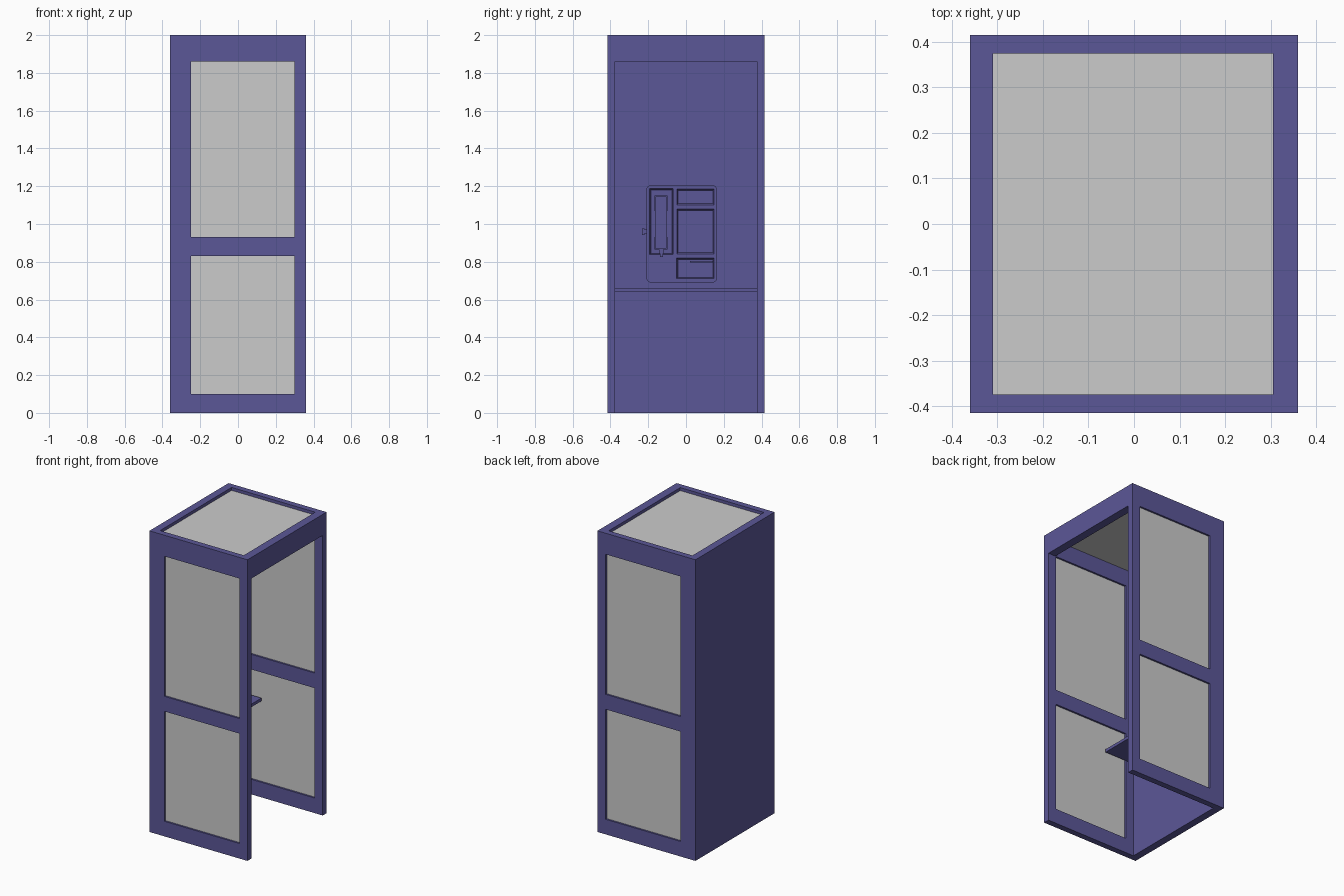
import bpy, bmesh, math
from mathutils import Vector

if "Cube" in bpy.data.objects:
    bpy.data.objects.remove(bpy.data.objects["Cube"])

PURPLE = bpy.data.materials.new("purple_paint")
PURPLE.diffuse_color = (0.105, 0.095, 0.31, 1)
PURPLE.use_nodes = True
PURPLE.node_tree.nodes["Principled BSDF"].inputs["Base Color"].default_value = PURPLE.diffuse_color


def finish(name, bm, mat=PURPLE):
    bmesh.ops.recalc_face_normals(bm, faces=bm.faces)
    me = bpy.data.meshes.new(name)
    bm.to_mesh(me)
    bm.free()
    ob = bpy.data.objects.new(name, me)
    bpy.context.collection.objects.link(ob)
    if mat:
        me.materials.append(mat)
    return ob


def add_box(bm, x, y, z, taper=0.0):
    """Box from (min, max) ranges; taper widens the +x end."""
    vs = bmesh.ops.create_cube(bm, size=1)["verts"]
    for v in vs:
        t = taper if v.co.x > 0 else 0
        sy, sz = math.copysign(t, v.co.y), math.copysign(t, v.co.z)
        v.co = Vector((x[v.co.x > 0], y[v.co.y > 0] + sy, z[v.co.z > 0] + sz))
    return vs


def box(name, x, y, z, mat=PURPLE, bevel=0.0):
    bm = bmesh.new()
    add_box(bm, x, y, z)
    if bevel:
        # round only the corners running along x
        edges = [e for e in bm.edges
                 if abs(e.verts[0].co.x - e.verts[1].co.x) > 1e-6]
        bmesh.ops.bevel(bm, geom=edges, offset=bevel, segments=4,
                        profile=0.5, affect='EDGES')
    return finish(name, bm, mat)


def window_wall(name, y0, y1, xs, zs, holes):
    """Solid wall made from a grid of cells with some cells left open."""
    bm = bmesh.new()
    g = [[bm.verts.new((x, y0, z)) for z in zs] for x in xs]
    faces = [bm.faces.new((g[i][k], g[i + 1][k], g[i + 1][k + 1], g[i][k + 1]))
             for i in range(len(xs) - 1) for k in range(len(zs) - 1)
             if (i, k) not in holes]
    ext = bmesh.ops.extrude_face_region(bm, geom=faces, use_keep_orig=True)["geom"]
    moved = [e for e in ext if isinstance(e, bmesh.types.BMVert)]
    bmesh.ops.translate(bm, verts=moved, vec=(0, y1 - y0, 0))
    return finish(name, bm)


# Side walls with two glazed openings each
W, D, IN = 0.36, 0.415, 0.375
xs = (-W, -0.25, 0.30, W)
zs = (0, 0.10, 0.83, 0.93, 1.86, 2.0)
for s, side in ((-1, "front"), (1, "rear")):
    window_wall(side + "_side_wall", s * IN, s * D, xs, zs, {(1, 1), (1, 3)})
    ys = sorted((s * (IN + 0.012), s * (D - 0.012)))
    box(side + "_lower_glass", (-0.25, 0.30), ys, (0.10, 0.83), None)
    box(side + "_upper_glass", (-0.25, 0.30), ys, (0.93, 1.86), None)

# Back wall, door header, roof pane and shelf
box("back_wall", (-W, -0.31), (-IN, IN), (0, 2))
box("door_header", (0.305, W), (-IN, IN), (1.86, 2))
box("roof_glass", (-0.31, 0.305), (-IN, IN), (1.97, 1.98), None)
box("shelf", (-0.31, -0.09), (-IN, IN), (0.64, 0.66))

# Telephone housing with chamfered recesses
FX = -0.25
housing = box("telephone_housing", (-0.31, FX), (-0.21, 0.165), (0.69, 1.205), bevel=0.025)
bm = bmesh.new()
for y, z, depth in (((-0.185, -0.075), (0.845, 1.18), 0.025),
                    ((-0.042, 0.142), (1.108, 1.178), 0.01),
                    ((-0.042, 0.142), (0.848, 1.072), 0.01),
                    ((-0.042, 0.142), (0.718, 0.812), 0.02)):
    add_box(bm, (FX - depth, FX + 0.002), y, z, taper=0.008)
cutter = finish("housing_recess_cutter", bm)
cutter.hide_render = True
cutter.hide_viewport = True
cutter.display_type = 'WIRE'
mod = housing.modifiers.new("recesses", 'BOOLEAN')
mod.operation = 'DIFFERENCE'
mod.solver = 'EXACT'
mod.object = cutter

# Coin return flap lip
box("coin_return_lip", (FX - 0.02, FX - 0.004), (0.02, 0.142), (0.797, 0.803))

# Handset: ear and mouth ends joined by a grip, resting in the cradle
box("handset_grip", (FX - 0.005, FX + 0.022), (-0.165, -0.1), (0.87, 1.145), bevel=0.006)
box("handset_earpiece", (FX - 0.025, FX + 0.005), (-0.17, -0.095), (1.07, 1.15), bevel=0.006)
box("handset_mouthpiece", (FX - 0.025, FX + 0.005), (-0.17, -0.095), (0.865, 0.93), bevel=0.006)
box("cord_socket", (FX - 0.01, FX + 0.012), (-0.142, -0.118), (0.845, 0.872))
box("cord_stub", (FX - 0.006, FX + 0.008), (-0.137, -0.123), (0.825, 0.845))

# Hook switch on the side of the housing
box("hook_arm", (FX - 0.035, FX - 0.02), (-0.222, -0.205), (0.95, 0.97))
box("hook_knob", (FX - 0.04, FX - 0.015), (-0.232, -0.22), (0.943, 0.977))
